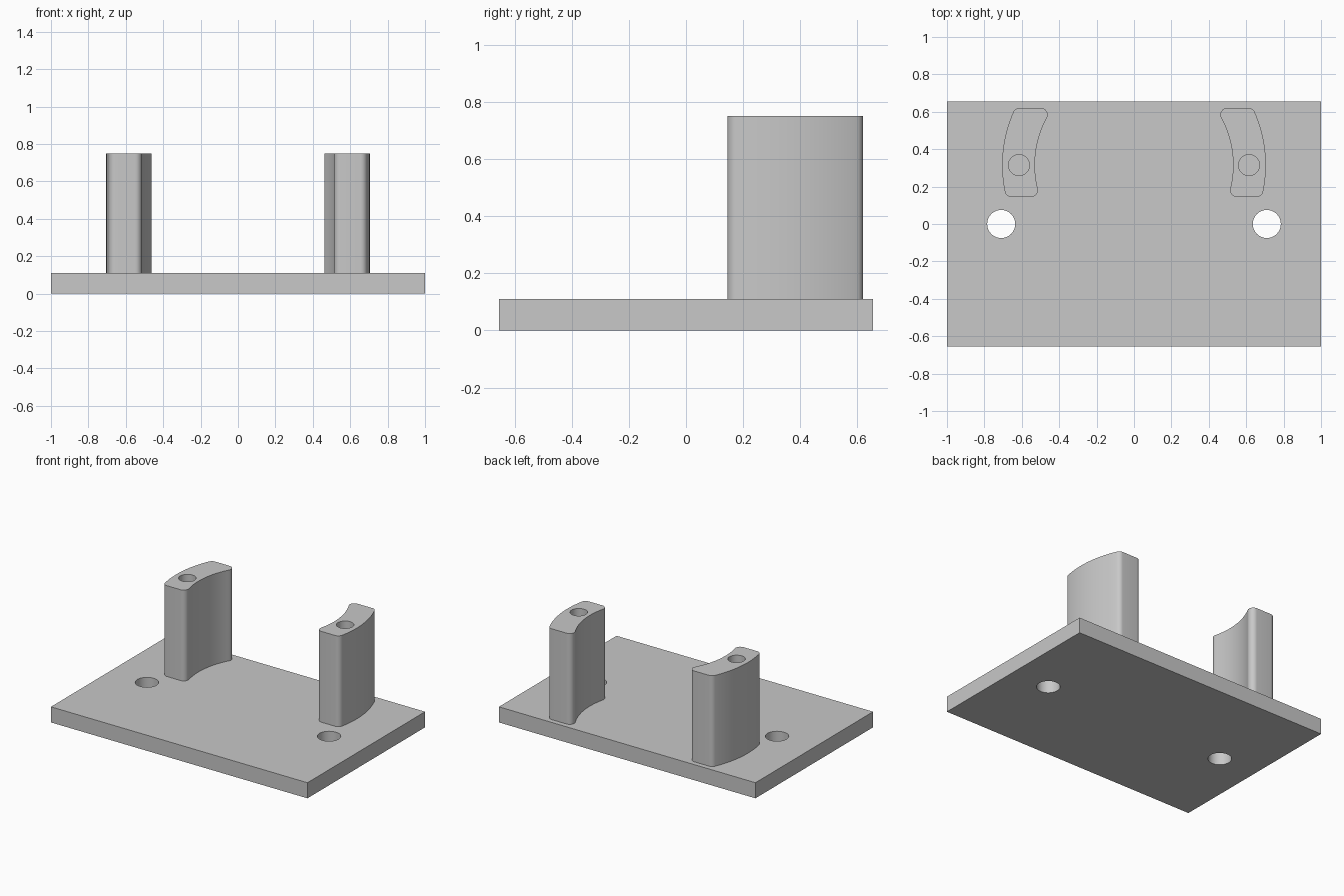
import bpy
import bmesh
from math import atan2, cos, hypot, pi, radians, sin, sqrt

cube = bpy.data.objects.get("Cube")
if cube:
    bpy.data.objects.remove(cube, do_unlink=True)

PLATE_SIZE = (2.0, 1.31, 0.11)
PLATE_TOP = PLATE_SIZE[2]
POST_TOP = 0.75
POST_BACK, POST_FRONT = 0.62, 0.145
RING_Y = 0.315                      # centre of the ring the posts are cut from
R_IN, R_OUT, FILLET = 0.53, 0.705, 0.036
SCREW_X, SCREW_R = 0.615, 0.056
MOUNT_X, MOUNT_R = 0.71, 0.075

grey = bpy.data.materials.new("light grey")
grey.use_nodes = True
colour = (0.58, 0.58, 0.58, 1)
grey.diffuse_color = colour
grey.node_tree.nodes["Principled BSDF"].inputs["Base Color"].default_value = colour


def make_object(name, bm):
    bmesh.ops.recalc_face_normals(bm, faces=bm.faces)
    mesh = bpy.data.meshes.new(name)
    bm.to_mesh(mesh)
    bm.free()
    mesh.materials.append(grey)
    obj = bpy.data.objects.new(name, mesh)
    bpy.context.collection.objects.link(obj)
    return obj


def select_only(obj):
    bpy.ops.object.select_all(action="DESELECT")
    obj.select_set(True)
    bpy.context.view_layer.objects.active = obj


def drill(obj, x, y, radius, z0, z1):
    """Cut a vertical round hole."""
    bm = bmesh.new()
    bmesh.ops.create_cone(bm, cap_ends=True, segments=48, radius1=radius,
                          radius2=radius, depth=z1 - z0)
    bmesh.ops.translate(bm, verts=bm.verts, vec=(x, y, (z0 + z1) / 2))
    cutter = make_object("hole_cutter", bm)
    cutter.hide_render = True
    mod = obj.modifiers.new("hole", "BOOLEAN")
    mod.operation = "DIFFERENCE"
    mod.solver = "EXACT"
    mod.object = cutter
    select_only(obj)
    bpy.ops.object.modifier_apply(modifier=mod.name)
    bpy.data.objects.remove(cutter, do_unlink=True)


def smooth(obj):
    select_only(obj)
    bpy.ops.object.shade_smooth_by_angle(angle=radians(30))


def arc(cx, cy, r, a0, a1, steps):
    return [(cx + r * cos(a0 + (a1 - a0) * i / steps),
             cy + r * sin(a0 + (a1 - a0) * i / steps)) for i in range(steps + 1)]


def post_profile():
    """Ring segment with straight ends and four rounded corners."""
    def corner(ring_r, y):
        dy = y - RING_Y
        x = sqrt(ring_r ** 2 - dy ** 2)
        return x, y, atan2(dy, x)

    back, front = POST_BACK - FILLET, POST_FRONT + FILLET
    ox, oy, o_back = corner(R_OUT - FILLET, back)
    ix, iy, i_back = corner(R_IN + FILLET, back)
    jx, jy, i_front = corner(R_IN + FILLET, front)
    px, py, o_front = corner(R_OUT - FILLET, front)
    pts = arc(0, RING_Y, R_OUT, o_front, o_back, 20)
    pts += arc(ox, oy, FILLET, o_back, pi / 2, 8)
    pts += arc(ix, iy, FILLET, pi / 2, pi + i_back, 12)
    pts += arc(0, RING_Y, R_IN, i_back, i_front, 20)
    pts += arc(jx, jy, FILLET, pi + i_front, 1.5 * pi, 8)
    pts += arc(px, py, FILLET, -pi / 2, o_front, 8)
    # Drop the doubled points where arcs meet
    return [p for i, p in enumerate(pts)
            if hypot(p[0] - pts[i - 1][0], p[1] - pts[i - 1][1]) > 1e-5]


# Base plate with two through holes
bm = bmesh.new()
bmesh.ops.create_cube(bm, size=1)
bmesh.ops.scale(bm, verts=bm.verts, vec=PLATE_SIZE)
bmesh.ops.translate(bm, verts=bm.verts, vec=(0, 0, PLATE_TOP / 2))
plate = make_object("base_plate", bm)
for side in (1, -1):
    drill(plate, side * MOUNT_X, 0, MOUNT_R, -0.1, PLATE_TOP + 0.1)
smooth(plate)

# Curved posts, mirrored left and right, each with a screw hole in the top
for name, side in (("left_post", 1), ("right_post", -1)):
    bm = bmesh.new()
    face = bm.faces.new([bm.verts.new((side * x, y, PLATE_TOP))
                         for x, y in post_profile()])
    grown = bmesh.ops.extrude_face_region(bm, geom=[face], use_keep_orig=True)
    top = [v for v in grown["geom"] if isinstance(v, bmesh.types.BMVert)]
    bmesh.ops.translate(bm, verts=top, vec=(0, 0, POST_TOP - PLATE_TOP))
    post = make_object(name, bm)
    drill(post, side * SCREW_X, RING_Y, SCREW_R, PLATE_TOP + 0.05, POST_TOP + 0.1)
    smooth(post)
